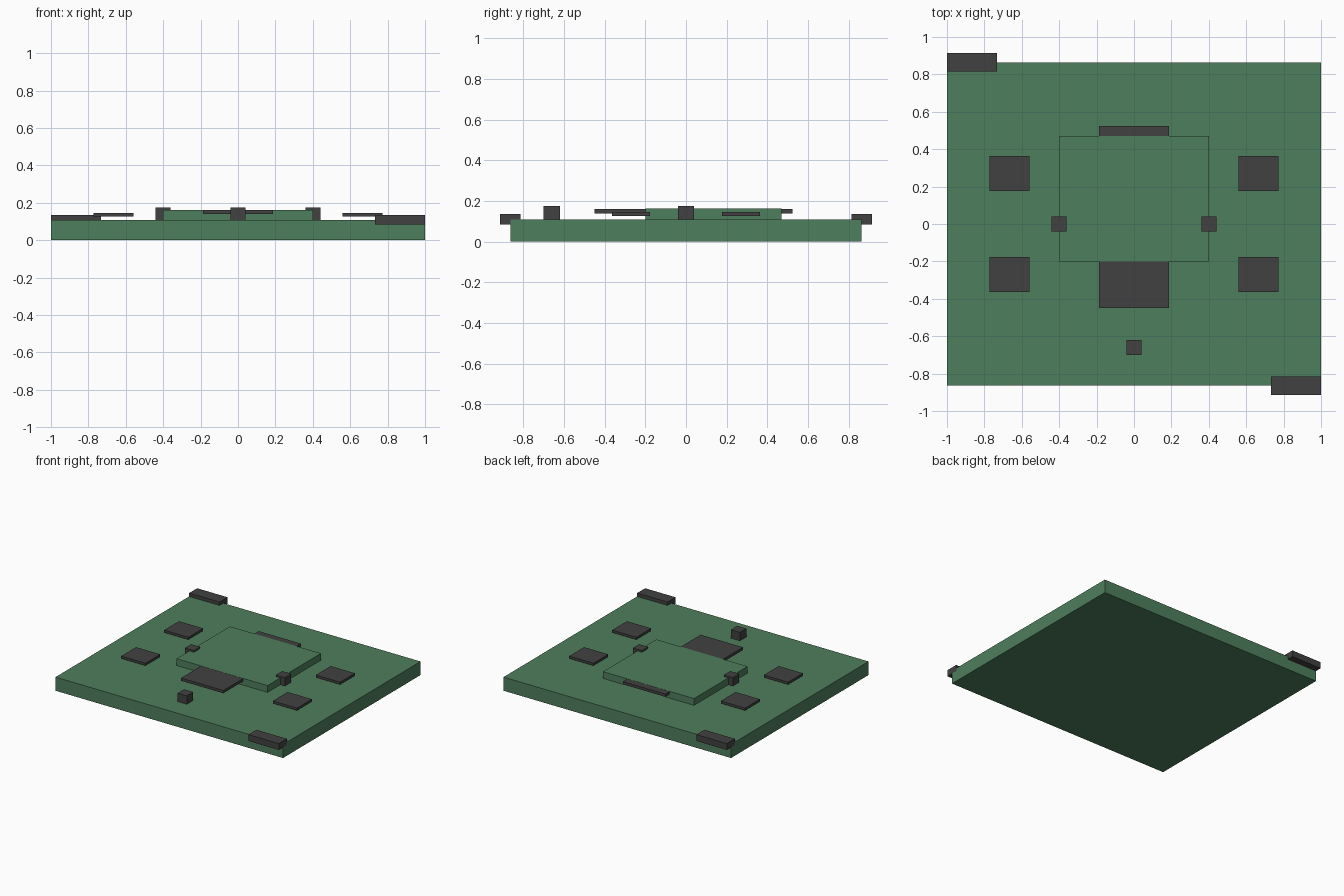
import bpy
import bmesh
from mathutils import Vector

default = bpy.data.objects.get("Cube")
if default:
    bpy.data.objects.remove(default, do_unlink=True)


def make_material(name, rgb):
    mat = bpy.data.materials.new(name)
    mat.use_nodes = True
    color = (*rgb, 1.0)
    mat.diffuse_color = color
    mat.node_tree.nodes["Principled BSDF"].inputs["Base Color"].default_value = color
    return mat


green = make_material("board green", (0.076, 0.209, 0.107))
charcoal = make_material("charcoal", (0.054, 0.053, 0.054))


def box(name, x, y, z, mat):
    """Box spanning the given (low, high) range on each axis."""
    spans = (x, y, z)
    center = Vector([(a + b) / 2 for a, b in spans])
    size = Vector([b - a for a, b in spans])
    bm = bmesh.new()
    bmesh.ops.create_cube(bm, size=1)
    bmesh.ops.scale(bm, vec=size, verts=bm.verts)
    mesh = bpy.data.meshes.new(name)
    bm.to_mesh(mesh)
    bm.free()
    mesh.materials.append(mat)
    obj = bpy.data.objects.new(name, mesh)
    obj.location = center
    bpy.context.collection.objects.link(obj)
    return obj


def flip(span, side):
    return tuple(sorted(side * v for v in span))


DECK = 0.108

# Base slab and raised central platform
box("base_board", (-1, 1), (-0.863, 0.863), (0, DECK), green)
box("center_platform", (-0.4, 0.4), (-0.2, 0.47), (DECK, 0.162), green)

# Thin ledges running out of the platform, just under its top face
ledge_z = (0.139, 0.161)
box("front_ledge", (-0.186, 0.186), (-0.45, -0.08), ledge_z, charcoal)
box("back_ledge", (-0.186, 0.186), (0.155, 0.525), ledge_z, charcoal)

# Small blocks: one on each side of the platform and one in front
block_z = (0.095, 0.175)
box("front_block", (-0.04, 0.04), (-0.70, -0.62), block_z, charcoal)
for side, label in ((1, "left"), (-1, "right")):
    box(f"{label}_block", flip((0.36, 0.44), side), (-0.04, 0.04), block_z, charcoal)
    # Four floating square pads
    for end, place in ((-1, "front"), (1, "back")):
        box(f"{place}_{label}_pad", flip((0.56, 0.773), side),
            flip((0.177, 0.363), end), (0.126, 0.145), charcoal)

# Bars on two opposite corners
for side, label in ((1, "front_left"), (-1, "back_right")):
    box(f"{label}_corner_bar", flip((0.733, 1), side),
        flip((-0.915, -0.815), side), (0.084, 0.135), charcoal)
